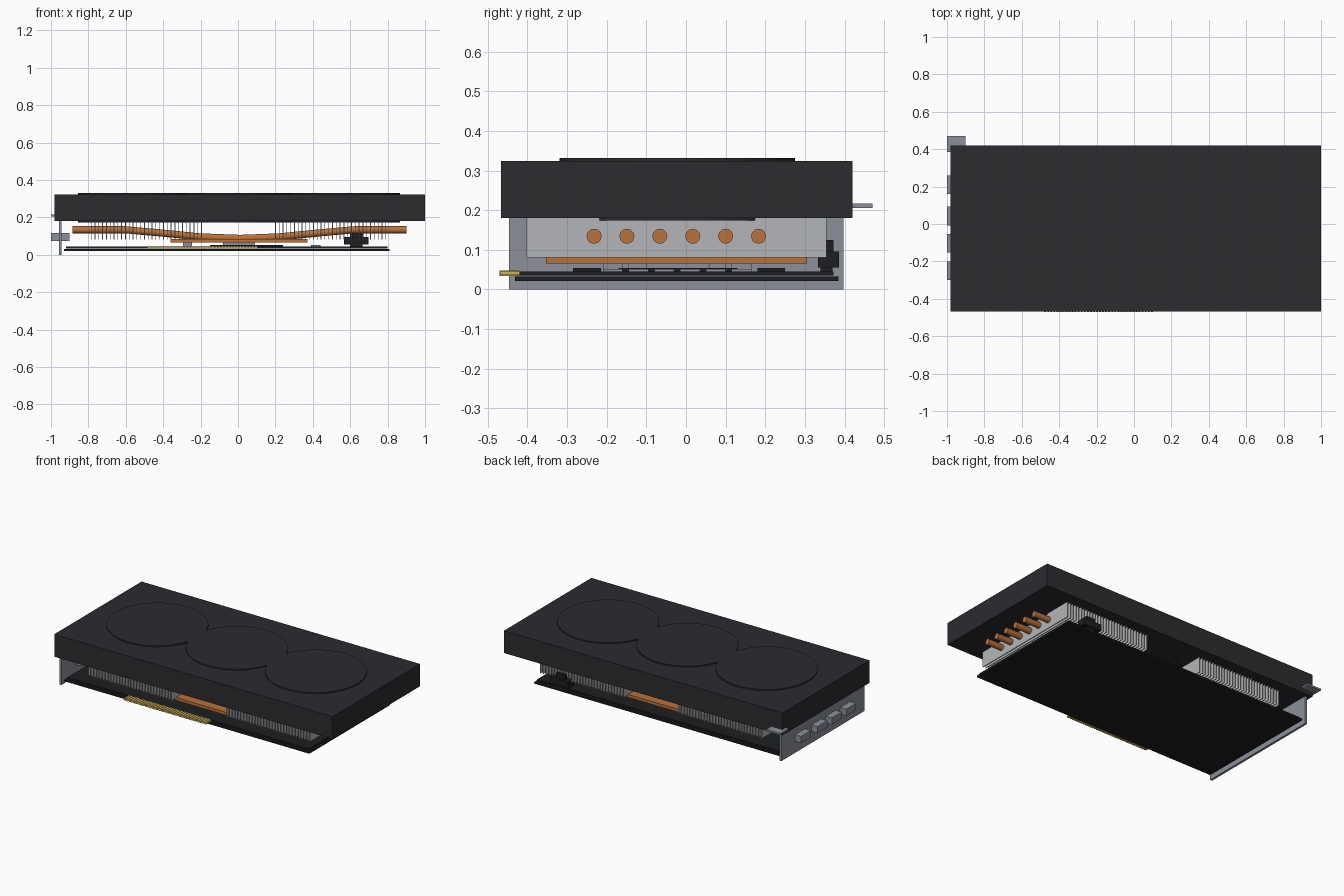
import bpy, bmesh, math
from mathutils import Matrix, Vector

if "Cube" in bpy.data.objects:
    bpy.data.objects.remove(bpy.data.objects["Cube"])


def material(name, rgb):
    m = bpy.data.materials.new(name)
    m.diffuse_color = (*rgb, 1)
    m.use_nodes = True
    m.node_tree.nodes["Principled BSDF"].inputs["Base Color"].default_value = m.diffuse_color
    return m


BLACK = material("black_plastic", (0.025, 0.025, 0.03))
BOARD = material("board_black", (0.012, 0.013, 0.015))
COPPER = material("copper", (0.48, 0.17, 0.045))
GOLD = material("gold", (0.65, 0.45, 0.1))
ALU = material("aluminium", (0.45, 0.46, 0.48))
STEEL = material("steel", (0.26, 0.28, 0.33))


def boxes(name, mat, spans):
    """One object from boxes given as (x0, x1, y0, y1, z0, z1)."""
    bm = bmesh.new()
    for x0, x1, y0, y1, z0, z1 in spans:
        c = Vector(((x0 + x1) / 2, (y0 + y1) / 2, (z0 + z1) / 2))
        size = Matrix.Diagonal((x1 - x0, y1 - y0, z1 - z0, 1))
        bmesh.ops.create_cube(bm, size=1, matrix=Matrix.Translation(c) @ size)
    me = bpy.data.meshes.new(name)
    bm.to_mesh(me)
    bm.free()
    ob = bpy.data.objects.new(name, me)
    me.materials.append(mat)
    bpy.context.collection.objects.link(ob)
    return ob


# Shroud with three overlapping fan discs showing on both faces
boxes("shroud", BLACK, [(-0.98, 1.0, -0.467, 0.42, 0.18, 0.324)])
for i, x in enumerate((-0.558, 0.006, 0.569)):
    bpy.ops.mesh.primitive_cylinder_add(vertices=64, radius=0.297, depth=0.158,
                                        location=(x, -0.022, 0.253))
    ob = bpy.context.object
    ob.name = f"fan_disc_{i + 1}"
    ob.data.materials.append(BLACK)
    bpy.ops.object.shade_smooth_by_angle()

# Two banks of thin cooling fins
N = 30
for side, start in (("left", -0.785), ("right", 0.2)):
    xs = [start + 0.59 * i / (N - 1) for i in range(N)]
    boxes(f"fins_{side}", ALU,
          [(x - 0.002, x + 0.002, -0.402, 0.354, 0.081, 0.181) for x in xs])

# Six heat pipes dipping down to the base plate
for i in range(6):
    cu = bpy.data.curves.new(f"heat_pipe_{i + 1}", "CURVE")
    cu.dimensions = "3D"
    cu.bevel_depth = 0.019
    cu.bevel_resolution = 4
    cu.use_fill_caps = True
    y = -0.232 + 0.083 * i
    path = [(-0.885, 0.134), (-0.6, 0.134), (-0.4, 0.116), (-0.2, 0.096), (0.01, 0.088),
            (0.22, 0.096), (0.42, 0.116), (0.62, 0.134), (0.9, 0.134)]
    sp = cu.splines.new("POLY")
    sp.points.add(len(path) - 1)
    for p, (x, z) in zip(sp.points, path):
        p.co = (x, y, z, 1)
    ob = bpy.data.objects.new(cu.name, cu)
    cu.materials.append(COPPER)
    bpy.context.collection.objects.link(ob)

# Copper base plate
boxes("base_plate", COPPER, [(-0.36, 0.372, -0.353, 0.305, 0.065, 0.084)])

# Circuit board and backplate
boxes("circuit_board", BOARD, [(-0.92, 0.80, -0.42, 0.372, 0.035, 0.045)])
boxes("backplate", BOARD, [(-0.93, 0.81, -0.432, 0.385, 0.021, 0.032)])

# Edge connector: strip with contact fingers
fingers = [(-0.48 + 0.0163 * i, -0.47 + 0.0163 * i, -0.471, -0.421, 0.034, 0.0475)
           for i in range(36)]
boxes("edge_connector", GOLD, [(-0.485, 0.105, -0.469, -0.42, 0.036, 0.045)] + fingers)

# Processor, memory chips and chokes
boxes("processor", BOARD, [(-0.15, 0.16, -0.17, 0.13, 0.045, 0.054)])
boxes("processor_die", STEEL, [(-0.08, 0.09, -0.1, 0.06, 0.054, 0.065)])
chips = [(x, x + 0.09, y, y + 0.07, 0.045, 0.054)
         for x in (-0.15, -0.04, 0.07, 0.15) for y in (-0.285, 0.18)]
boxes("memory_chips", BOARD, chips)
chokes = [(x, x + 0.05, -0.21 + 0.065 * i, -0.16 + 0.065 * i, 0.045, top)
          for x, top in ((-0.295, 0.065), (0.39, 0.052)) for i in range(6)]
boxes("chokes", STEEL, chokes)

# Power socket
boxes("power_socket", BOARD, [(0.568, 0.697, 0.333, 0.386, 0.055, 0.096),
                              (0.6, 0.665, 0.354, 0.372, 0.09, 0.125),
                              (0.6, 0.665, 0.34, 0.37, 0.044, 0.056)])

# Mounting bracket with tab and four display ports
boxes("bracket", STEEL, [(-0.957, -0.943, -0.447, 0.398, 0.0, 0.215)])
boxes("bracket_tab", STEEL, [(-1.0, -0.9, 0.385, 0.471, 0.206, 0.217)])
boxes("display_ports", STEEL, [(-1.0, -0.9, y - 0.05, y + 0.05, 0.074, 0.117)
                               for y in (-0.25, -0.103, 0.043, 0.21)])
